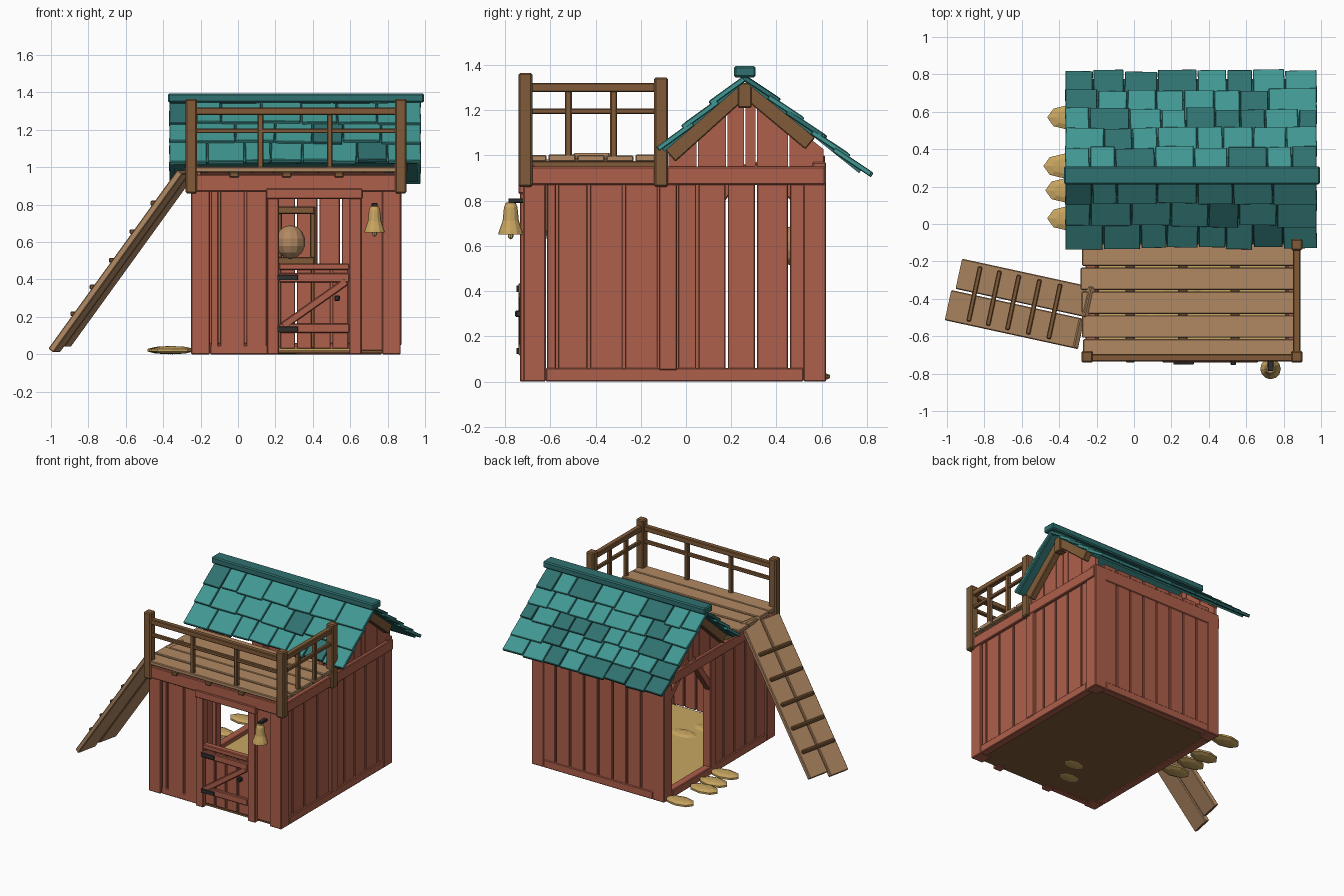
import bpy, bmesh, math, random
from mathutils import Vector, Matrix

random.seed(4)
if "Cube" in bpy.data.objects:
    bpy.data.objects.remove(bpy.data.objects["Cube"])


def material(name, r, g, b):
    m = bpy.data.materials.new(name)
    m.use_nodes = True
    m.diffuse_color = (r, g, b, 1)
    m.node_tree.nodes["Principled BSDF"].inputs["Base Color"].default_value = (r, g, b, 1)
    return m


RED = material("barn red", .42, .115, .07)
BROWN = material("brown timber", .22, .105, .04)
TAN = material("tan board", .44, .25, .125)
STRAW = material("straw yellow", .58, .38, .12)
TEAL = material("teal shingle", .052, .31, .29)
DEEP = material("deep teal", .028, .165, .16)
IRON = material("dark iron", .03, .03, .03)


def finish(name, bm, *mats):
    bmesh.ops.recalc_face_normals(bm, faces=bm.faces)
    me = bpy.data.meshes.new(name)
    bm.to_mesh(me)
    bm.free()
    for m in mats:
        me.materials.append(m)
    ob = bpy.data.objects.new(name, me)
    bpy.context.collection.objects.link(ob)
    return ob


def block(bm, center, size, rot=Matrix(), bevel=.005, index=0):
    """Chamfered block added to a mesh."""
    part = bmesh.new()
    bmesh.ops.create_cube(part, size=1, matrix=Matrix.Diagonal((*size, 1)))
    if bevel:
        bmesh.ops.bevel(part, geom=part.edges[:], offset=bevel, segments=1, affect='EDGES')
    for f in part.faces:
        f.material_index = index
    part.transform(Matrix.Translation(center) @ rot)
    tmp = bpy.data.meshes.new("tmp")
    part.to_mesh(tmp)
    part.free()
    bm.from_mesh(tmp)
    bpy.data.meshes.remove(tmp)


def span(bm, x, y, z, **kw):
    """Block given by its (low, high) range on each axis."""
    r = (x, y, z)
    block(bm, [(a + b) / 2 for a, b in r], [b - a for a, b in r], **kw)


def beam(bm, p, q, wide, thick, **kw):
    """Block running from p to q."""
    p, q = Vector(p), Vector(q)
    rot = (q - p).to_track_quat('X', 'Z').to_matrix().to_4x4()
    block(bm, (p + q) / 2, ((q - p).length, wide, thick), rot, **kw)


def planks(bm, edges, axis, at, z, gap=.005, deep=.03):
    """Row of upright planks along x or y."""
    for a, b in zip(edges, edges[1:]):
        run, cross = (a + gap, b - gap), (at - deep / 2, at + deep / 2)
        span(bm, *((run, cross) if axis == 'x' else (cross, run)), z, bevel=.004)


# Walls
L, R, F, B = -.25, .87, -.72, .62
WALL = (.02, .9)
RIGHT_EDGES = (-.62, -.57, -.43, -.275, -.12, -.04, .05, .18, .31, .455, .53)

bm = bmesh.new()
planks(bm, (-.15, -.1, .04, .16), 'x', F + .025, WALL)
planks(bm, (.65, .78), 'x', F + .025, WALL)
finish("front_wall", bm, RED)

bm = bmesh.new()
planks(bm, [L + .08 + i * .12 for i in range(9)], 'x', B - .02, (.02, 1.0))
finish("back_wall", bm, RED)

bm = bmesh.new()
planks(bm, RIGHT_EDGES, 'y', R - .025, WALL)
finish("left_wall", bm, RED)

bm = bmesh.new()
planks(bm, (-.62, -.5, -.37, -.24, -.11, 0), 'y', L + .025, WALL)
finish("right_wall", bm, RED)

# Corner posts, sills and top plates
bm = bmesh.new()
for x in (L, R - .1):
    for y in (F, B - .1):
        span(bm, (x, x + .1), (y, y + .1), (0, .92))
span(bm, (L, L + .07), (-.01, .06), (0, .92))
span(bm, (R - .05, R + .005), (-.12, -.04), (.05, .9))
finish("wall_posts", bm, RED)

bm = bmesh.new()
for x in (L, R - .06):
    span(bm, (x, x + .06), (F + .1, B - .1), (0, .06))
span(bm, (L + .1, R - .1), (B - .06, B), (0, .06))
span(bm, (L + .1, .16), (F + .01, F + .06), (0, .05))
finish("sills", bm, RED)

bm = bmesh.new()
for x in (L - .01, R - .05):
    span(bm, (x, x + .06), (F + .01, B - .005), (.87, .95))
span(bm, (L, R), (F - .01, F + .05), (.87, .96))
span(bm, (L, R), (B - .06, B), (.87, .97))
finish("top_plates", bm, RED)

# Knee braces of the side doorway
bm = bmesh.new()
beam(bm, (L + .03, .58, .72), (L + .03, .32, .98), .05, .05)
beam(bm, (L + .03, .01, .62), (L + .03, .26, .96), .05, .05)
finish("doorway_braces", bm, RED)

# Gables, planks trimmed to the roof line
MID, PEAK = .26, 1.335
SLOPE = {1: .8, -1: .87}


def roof_z(y):
    return PEAK - SLOPE[1 if y > MID else -1] * abs(y - MID)


for side, x in (("left", R - .025), ("right", L + .025)):
    bm = bmesh.new()
    edges = (-.08, .05, .18, MID, .31, .455, .61)
    for a, b in zip(edges, edges[1:]):
        gap = .003
        span(bm, (x - .012, x + .012), (a + gap, b - gap), (.9, 2), bevel=0)
    for v in bm.verts:
        if v.co.z > 1:
            v.co.z = roof_z(v.co.y) - .03
    finish(side + "_gable", bm, RED)
    out = .035 if side == "left" else -.035
    bm = bmesh.new()
    for y in (-.07, .55):
        beam(bm, (x + out, MID, PEAK - .04), (x + out, y, roof_z(y) - .05), .05, .07)
    span(bm, (x + out - .035, x + out + .035), (MID - .03, MID + .03), (1.21, 1.32))
    finish(side + "_barge_boards", bm, BROWN)

# Floor
bm = bmesh.new()
span(bm, (L + .02, R - .02), (F + .02, B - .02), (.006, .02), bevel=0)
finish("floor_base", bm, BROWN)
bm = bmesh.new()
span(bm, (L + .03, R - .03), (F + .03, B - .03), (.02, .03), bevel=0)
finish("straw_floor", bm, STRAW)

# Roof: underlay, shingle rows, ridge cap
bm = bmesh.new()
for s, eave in ((1, .77), (-1, -.1)):
    beam(bm, (.31, MID, PEAK), (.31, eave, roof_z(eave)), 1.3, .015, bevel=0)
finish("roof_underlay", bm, DEEP)

bm = bmesh.new()
for s, eave, rows in ((1, .815, 5), (-1, -.125, 3)):
    tilt = math.atan(SLOPE[s]) - .09
    for row in range(rows):
        x = -.37
        y = eave - s * row * (.102 if s > 0 else .117)
        while x < .97:
            w = random.uniform(.13, .22)
            if x + w > .9:
                w = .98 - x
            long = .19 + random.uniform(-.008, .008)
            edge = y + random.uniform(-.008, .008)
            center = (x + w / 2, edge - s * long / 2 * math.cos(tilt),
                      roof_z(edge) + .028 + long / 2 * math.sin(tilt))
            rot = Matrix.Rotation(-s * tilt, 4, 'X') @ Matrix.Rotation(random.uniform(-.03, .03), 4, 'Z')
            block(bm, center, (w - .006, long, .022), rot, bevel=.003,
                  index=int(random.random() < .25))
            x += w
finish("shingles", bm, TEAL, DEEP)

bm = bmesh.new()
span(bm, (-.375, .995), (MID - .048, MID + .048), (1.345, 1.395), bevel=.008)
finish("ridge_cap", bm, DEEP)

# Deck and railing
bm = bmesh.new()
for i in range(5):
    y = -.74 + i * .128
    span(bm, (-.285 + random.uniform(0, .015), .885), (y + .004, y + .124), (.972, .998 + random.uniform(0, .008)))
finish("deck_boards", bm, TAN)

bm = bmesh.new()
for x in (-.02, .26, .54):
    span(bm, (x - .025, x + .025), (F - .02, -.1), (.945, .975))
finish("deck_joists", bm, BROWN)

bm = bmesh.new()
for x, y, top in ((L, -.71, 1.365), (R, -.71, 1.365), (R, -.11, 1.345)):
    span(bm, (x - .031, x + .031), (y - .031, y + .031), (.86, top), bevel=.008)
finish("railing_posts", bm, BROWN)

bm = bmesh.new()
for z, t in ((1.3, .04), (1.195, .026)):
    beam(bm, (L, -.715, z), (R, -.715, z), t, t)
    beam(bm, (R, -.71, z), (R, -.11, z), t, t)
for x, y in ((.12, -.715), (.49, -.715), (R, -.52), (R, -.32)):
    span(bm, (x - .015, x + .015), (y - .015, y + .015), (.99, 1.3))
finish("railing", bm, BROWN)

# Ramp
low, high = Vector((-.965, -.35, .02)), Vector((-.275, -.5, .975))
across = Vector((.21, .977, 0))
lift = (high - low).cross(across).normalized()
bm = bmesh.new()
for s, shift in ((1, .03), (-1, 0)):
    off = across * s * .088 + (high - low) * shift
    beam(bm, low + off, high + off, .165, .035)
finish("ramp_boards", bm, TAN)
bm = bmesh.new()
for t in (.19, .34, .49, .65, .81):
    p = low.lerp(high, t) + lift * .025
    beam(bm, p - across * .15, p + across * .15, .025, .025)
finish("ramp_cleats", bm, BROWN)

# Front door and frame
bm = bmesh.new()
for x in (.155, .595):
    span(bm, (x, x + .065), (F - .015, F + .05), (0, .86))
span(bm, (.15, .665), (F - .02, F + .05), (.83, .885))
finish("door_frame", bm, RED)
bm = bmesh.new()
planks(bm, (.22, .31, .4, .5, .595), 'x', F + .015, (.03, .47), deep=.025)
for z in (.14, .41):
    span(bm, (.22, .595), (F - .02, F + .005), (z - .025, z + .025))
span(bm, (.22, .595), (F - .015, F + .03), (.45, .485))
beam(bm, (.24, F - .008, .15), (.58, F - .008, .39), .025, .04)
finish("half_door", bm, RED)
bm = bmesh.new()
for z in (.135, .41):
    span(bm, (.21, .32), (F - .03, F - .015), (z - .014, z + .014), bevel=.002)
span(bm, (.515, .545), (F - .035, F), (.285, .315))
finish("door_ironwork", bm, IRON)

# Shelf frame with a sack inside
bm = bmesh.new()
for x in (.22, .4):
    span(bm, (x - .015, x + .015), (.53, .58), (.03, .79))
for z in (.5, .77):
    span(bm, (.21, .41), (.5, .59), (z - .02, z + .02))
finish("shelf", bm, BROWN)


def pebble(name, at, size, mat, seg=8):
    bm = bmesh.new()
    bmesh.ops.create_uvsphere(bm, u_segments=seg, v_segments=seg // 2 + 1, radius=1)
    bm.transform(Matrix.Translation(at) @ Matrix.Diagonal((*size, 1)))
    return finish(name, bm, mat)


pebble("sack", (.28, .48, .6), (.08, .08, .09), TAN, 12)

# Stepping stones
for i, (x, y) in enumerate(((-.35, .57), (-.37, .31), (-.36, .18), (-.35, .03), (.26, -.34), (.17, -.5))):
    pebble(f"stepping_stone_{i}", (x, y, .022), (.12, .07, .022), STRAW)

# Bell and its bracket
bm = bmesh.new()
outline = ((0, .795), (.022, .79), (.03, .77), (.036, .71), (.052, .665), (.055, .65), (.04, .65), (0, .69))
verts = [bm.verts.new((r, 0, z)) for r, z in outline]
edges = [bm.edges.new(p) for p in zip(verts, verts[1:])]
bmesh.ops.spin(bm, geom=verts + edges, axis=(0, 0, 1), cent=(0, 0, 0), angle=math.tau, steps=12)
bmesh.ops.remove_doubles(bm, verts=bm.verts, dist=.0005)
bm.transform(Matrix.Translation((.73, -.775, 0)))
finish("bell", bm, STRAW)
pebble("bell_clapper", (.73, -.775, .645), (.013, .013, .016), STRAW)
bm = bmesh.new()
span(bm, (.715, .745), (-.785, F + .02), (.79, .81), bevel=.003)
finish("bell_bracket", bm, IRON)
